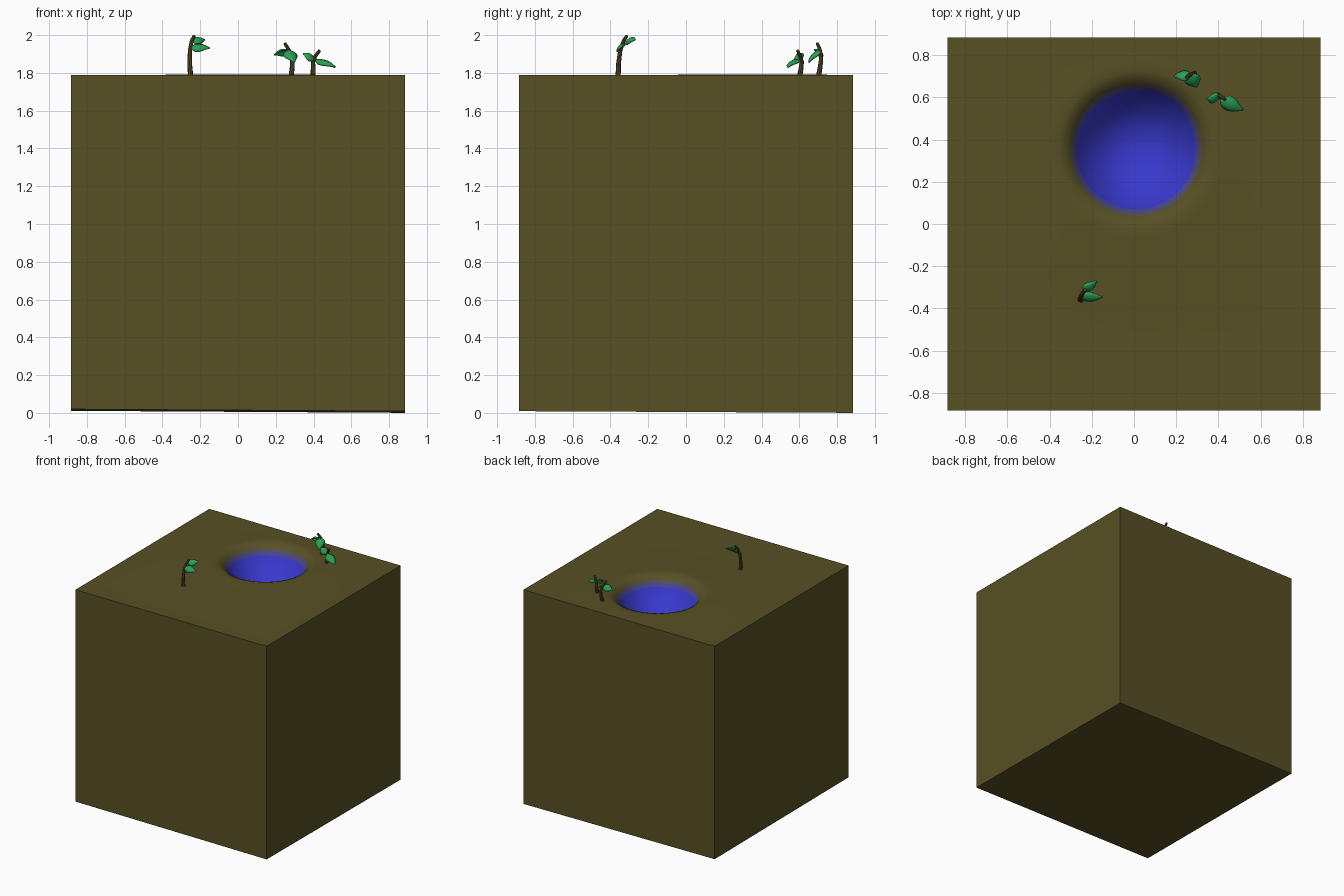
import bpy, bmesh, math
from mathutils import Vector

if "Cube" in bpy.data.objects:
    bpy.data.objects.remove(bpy.data.objects["Cube"])

SOIL, WATER = (0.095, 0.08, 0.018), (0.04, 0.04, 0.62)


def material(name, rgb):
    m = bpy.data.materials.new(name)
    m.diffuse_color = (*rgb, 1)
    m.use_nodes = True
    m.node_tree.nodes["Principled BSDF"].inputs["Base Color"].default_value = m.diffuse_color
    return m


def finish(bm, name, mats, angle=40):
    bmesh.ops.recalc_face_normals(bm, faces=bm.faces)
    me = bpy.data.meshes.new(name)
    bm.to_mesh(me)
    bm.free()
    for m in mats:
        me.materials.append(m)
    ob = bpy.data.objects.new(name, me)
    bpy.context.collection.objects.link(ob)
    bpy.ops.object.select_all(action='DESELECT')
    bpy.context.view_layer.objects.active = ob
    ob.select_set(True)
    bpy.ops.object.shade_smooth_by_angle(angle=math.radians(angle))
    return ob


# Earth block with a pond bowl sunk into its top
H, TOP, PER_SIDE = 0.883, 1.788, 24
CENTRE = Vector((0.01, 0.35))
square = []
corners = [Vector(c) * H for c in ((-1, -1), (1, -1), (1, 1), (-1, 1))]
for k in range(4):
    for i in range(PER_SIDE):
        square.append(corners[k].lerp(corners[(k + 1) % 4], i / PER_SIDE))
# radius and height of the rings, from the rim to the bowl floor
bowl = [(0.42, TOP), (0.37, TOP + 0.004), (0.345, 1.782), (0.325, 1.77), (0.31, 1.755),
        (0.295, 1.735), (0.28, 1.71), (0.265, 1.685), (0.235, 1.645), (0.19, 1.595),
        (0.13, 1.55), (0.065, 1.527)]

bm = bmesh.new()
rings = [[bm.verts.new((p.x, p.y, 0.01 - 0.006 * p.x - 0.005 * p.y)) for p in square],
         [bm.verts.new((p.x, p.y, TOP)) for p in square]]
for r, z in bowl:
    ring = []
    for p in square:
        d = (p - CENTRE).normalized()
        bulge = 1 + 0.04 * max(0, d.dot(Vector((0.6, 0.8)))) ** 6
        q = CENTRE + d * r * bulge
        ring.append(bm.verts.new((q.x, q.y, z)))
    rings.append(ring)
n = len(square)
bm.faces.new(rings[0])
for j in range(len(rings) - 1):
    a, b = rings[j], rings[j + 1]
    mid = (bowl[j - 2][0] + bowl[j - 1][0]) / 2 if j >= 2 else 1
    blend = min(3, max(0, round((0.32 - mid) / 0.05 * 3)))
    for i in range(n):
        f = bm.faces.new((a[i], a[(i + 1) % n], b[(i + 1) % n], b[i]))
        f.material_index = blend
floor = bm.verts.new((CENTRE.x, CENTRE.y, 1.52))
for i in range(n):
    f = bm.faces.new((rings[-1][i], rings[-1][(i + 1) % n], floor))
    f.material_index = 3
shades = [material(f"pond_shade_{k}" if k else "soil",
                   [s + (w - s) * t for s, w in zip(SOIL, WATER)])
          for k, t in enumerate((0, 0.15, 0.5, 1))]
finish(bm, "earth_block_with_pond", shades, 60)

# Sprouts: a tapered bent stem plus cupped leaves
stem_mat = material("stem", (0.10, 0.065, 0.02))
leaf_mat = material("leaf", (0.025, 0.34, 0.09))


def stem(name, pts, radius):
    bm = bmesh.new()
    pts = [Vector(p) for p in pts]
    rows = []
    for k, p in enumerate(pts):
        t = (pts[min(k + 1, len(pts) - 1)] - pts[max(k - 1, 0)]).normalized()
        u = t.cross(Vector((0, 1, 0))).normalized()
        v = t.cross(u)
        r = radius * (1 - 0.4 * k / (len(pts) - 1))
        rows.append([bm.verts.new(p + r * (u * math.cos(a) + v * math.sin(a)))
                     for a in (math.tau * i / 8 for i in range(8))])
    for a, b in zip(rows, rows[1:]):
        for i in range(8):
            bm.faces.new((a[i], a[(i + 1) % 8], b[(i + 1) % 8], b[i]))
    bm.faces.new(rows[0])
    bm.faces.new(rows[-1])
    finish(bm, name, [stem_mat])


def leaf(name, base, tip, side, width):
    base, tip = Vector(base), Vector(tip)
    axis = tip - base
    s = Vector(side)
    s = (s - axis * s.dot(axis) / axis.length_squared).normalized()
    up = axis.cross(s).normalized()
    if up.z < 0:
        up = -up
    bm = bmesh.new()
    rows = []
    for i in range(9):
        t = i / 8
        w = width / 2 * max(0.08, math.sin(math.pi * t ** 0.7))
        mid = base + axis * t + up * 0.012 * math.sin(math.pi * t)
        rows.append([bm.verts.new(mid + s * w * k - up * w * 0.45 * k * k)
                     for k in (-1, -0.5, 0, 0.5, 1)])
    for a, b in zip(rows, rows[1:]):
        for i in range(4):
            bm.faces.new((a[i], a[i + 1], b[i + 1], b[i]))
    ob = finish(bm, name, [leaf_mat])
    mod = ob.modifiers.new("thickness", 'SOLIDIFY')
    mod.thickness, mod.offset = 0.008, 0


sprouts = {
    "front_sprout": (
        [(-0.25, -0.36, 1.77), (-0.256, -0.357, 1.85), (-0.254, -0.348, 1.92),
         (-0.245, -0.33, 1.97), (-0.232, -0.313, 1.997)],
        [((-0.25, -0.345, 1.935), (-0.15, -0.345, 1.93), (0, 1, 0.9), 0.06),
         ((-0.24, -0.315, 1.965), (-0.178, -0.268, 1.975), (-0.5, 0.6, 0.7), 0.055)]),
    "back_sprout": (
        [(0.28, 0.70, 1.77), (0.287, 0.71, 1.83), (0.287, 0.715, 1.87),
         (0.27, 0.71, 1.92), (0.248, 0.695, 1.957)],
        [((0.268, 0.705, 1.915), (0.192, 0.70, 1.895), (0, 1, -0.8), 0.06),
         ((0.265, 0.705, 1.92), (0.297, 0.65, 1.855), (1, 0.4, 0.1), 0.075)]),
    "right_sprout": (
        [(0.398, 0.60, 1.77), (0.398, 0.61, 1.83), (0.397, 0.613, 1.86),
         (0.41, 0.605, 1.89), (0.432, 0.59, 1.918)],
        [((0.402, 0.60, 1.87), (0.345, 0.595, 1.90), (0.2, 1, 0.7), 0.06),
         ((0.412, 0.59, 1.87), (0.515, 0.54, 1.83), (0.4, 1, 0.3), 0.07)]),
}
for name, (path, leaves) in sprouts.items():
    stem(name + "_stem", path, 0.014)
    for i, args in enumerate(leaves):
        leaf(f"{name}_leaf_{i + 1}", *args)
